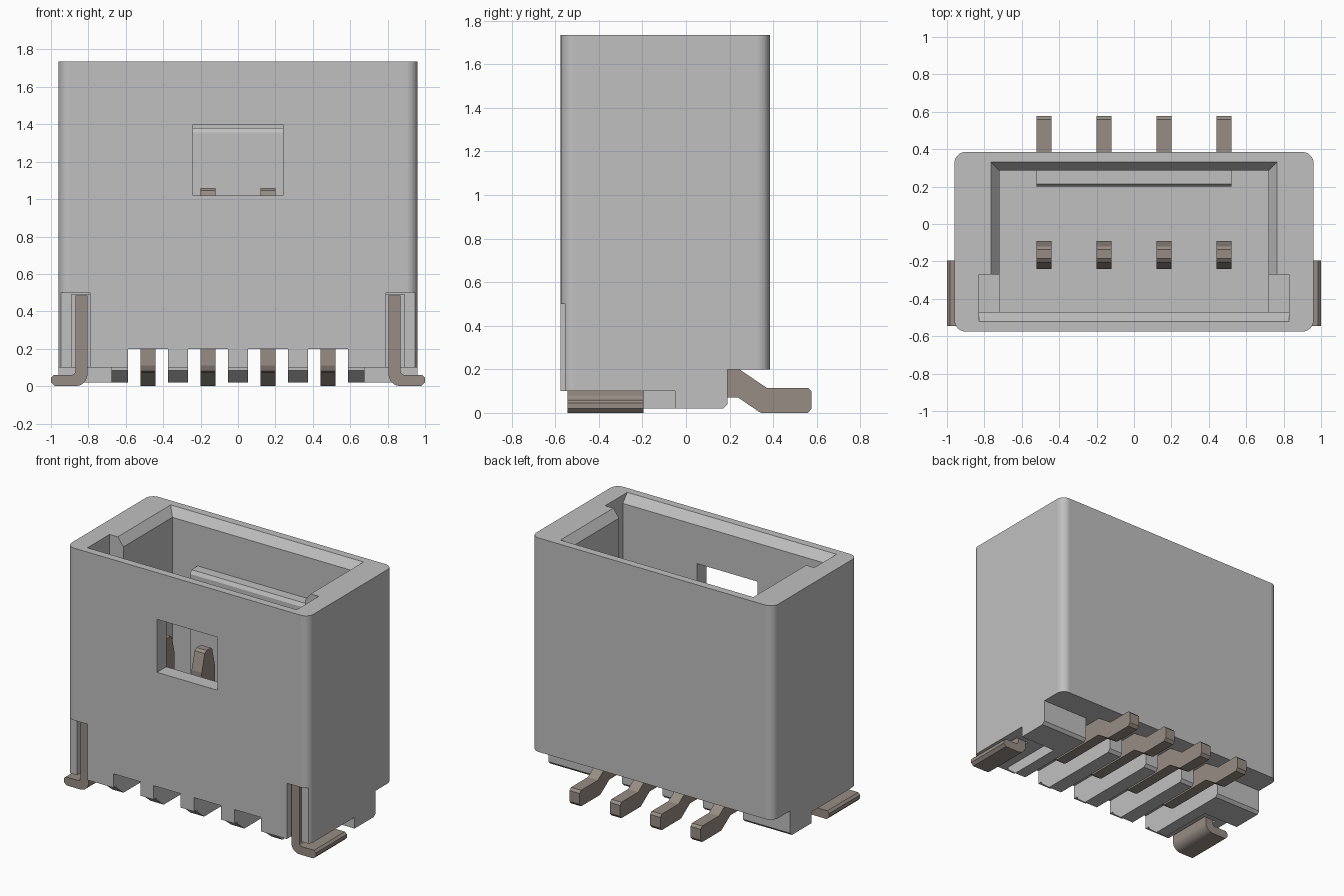
import bpy, bmesh, math
from mathutils import Vector

if "Cube" in bpy.data.objects:
    bpy.data.objects.remove(bpy.data.objects["Cube"])

PINS = (-0.48, -0.16, 0.16, 0.48)
TOP = 1.735


def material(name, rgb):
    m = bpy.data.materials.new(name)
    m.diffuse_color = (*rgb, 1)
    m.use_nodes = True
    m.node_tree.nodes["Principled BSDF"].inputs["Base Color"].default_value = m.diffuse_color
    return m


PLASTIC = material("light grey plastic", (0.53, 0.53, 0.53))
METAL = material("warm grey metal", (0.31, 0.265, 0.23))


def loft(name, lower, upper, mat):
    """Closed solid between two matching outlines of 3D points."""
    bm = bmesh.new()
    a = [bm.verts.new(p) for p in lower]
    b = [bm.verts.new(p) for p in upper]
    n = len(a)
    bm.faces.new(a[::-1])
    bm.faces.new(b)
    for i in range(n):
        j = (i + 1) % n
        bm.faces.new((a[i], a[j], b[j], b[i]))
    bmesh.ops.recalc_face_normals(bm, faces=bm.faces)
    mesh = bpy.data.meshes.new(name)
    bm.to_mesh(mesh)
    bm.free()
    mesh.materials.append(mat)
    ob = bpy.data.objects.new(name, mesh)
    bpy.context.collection.objects.link(ob)
    return ob


def rect(x0, x1, y0, y1, z):
    return [(x0, y0, z), (x1, y0, z), (x1, y1, z), (x0, y1, z)]


def box(name, x0, x1, y0, y1, z0, z1, mat=PLASTIC):
    return loft(name, rect(x0, x1, y0, y1, z0), rect(x0, x1, y0, y1, z1), mat)


def side_profile(name, pts, x0, x1, mat):
    """Extrude a (y, z) outline along x."""
    return loft(name, [(x0, y, z) for y, z in pts], [(x1, y, z) for y, z in pts], mat)


def front_profile(name, pts, y0, y1, mat):
    """Extrude an (x, z) outline along y."""
    return loft(name, [(x, y0, z) for x, z in pts], [(x, y1, z) for x, z in pts], mat)


def arc(cx, cy, r, a0, a1, n):
    return [(cx + r * math.cos(math.radians(a0 + (a1 - a0) * i / n)),
             cy + r * math.sin(math.radians(a0 + (a1 - a0) * i / n))) for i in range(n + 1)]


def cut(target, cutter):
    mod = target.modifiers.new("cut", 'BOOLEAN')
    mod.operation = 'DIFFERENCE'
    mod.solver = 'EXACT'
    mod.object = cutter
    bpy.context.view_layer.objects.active = target
    bpy.ops.object.modifier_apply(modifier=mod.name)
    bpy.data.objects.remove(cutter, do_unlink=True)


# Housing block with rounded vertical corners
R = 0.06
outline = []
for cx, cy, a in ((0.90, -0.515, -90), (0.90, 0.325, 0), (-0.90, 0.325, 90), (-0.90, -0.515, 180)):
    outline += arc(cx, cy, R, a, a + 90, 12)
housing = loft("housing", [(x, y, 0.02) for x, y in outline],
               [(x, y, TOP) for x, y in outline], PLASTIC)

# Main cavity, wider front slot and lead-in chamfers
cut(housing, box("cavity_cut", -0.72, 0.72, -0.47, 0.285, 0.35, 1.8))
cut(housing, box("slot_cut", -0.83, 0.83, -0.47, -0.27, 0.6, 1.8))
cut(housing, loft("lead_in_cut", rect(-0.72, 0.72, -0.40, 0.285, TOP - 0.06),
                  rect(-0.766, 0.766, -0.40, 0.331, TOP + 0.001), PLASTIC))
cut(housing, side_profile("front_lead_in_cut", [(-0.47, TOP - 0.06), (-0.521, TOP + 0.001),
                          (-0.27, TOP + 0.001), (-0.27, TOP - 0.06)], -0.83, 0.83, PLASTIC))

# Latch window in the front wall
cut(housing, box("window_cut", -0.24, 0.24, -0.7, -0.4, 1.02, 1.40))

# Underside: rear step, sloped rib fronts, open front corners, pin channels
cut(housing, side_profile("rear_step_cut", [(0.17, 0.0), (0.17, 0.02), (0.19, 0.04), (0.19, 0.2),
                          (0.5, 0.2), (0.5, 0.0)], -1.1, 1.1, PLASTIC))
cut(housing, side_profile("rib_front_cut", [(-0.7, 0.0), (-0.7, 0.1), (-0.54, 0.1), (-0.54, 0.085),
                          (-0.46, 0.02), (-0.46, 0.0)], -0.7, 0.7, PLASTIC))
for s in (-1, 1):
    x0, x1 = sorted((s * 0.675, s * 1.1))
    cut(housing, box("corner_cut", x0, x1, -0.7, -0.05, 0.0, 0.1))
for x in PINS:
    cut(housing, box("channel_cut", x - 0.107, x + 0.107, -0.7, 0.5, 0.0, 0.2))

# Shallow front recesses and deep pockets for the anchor clips
for s in (-1, 1):
    x0, x1 = sorted((s * 0.79, s * 1.1))
    cut(housing, box("recess_cut", x0, x1, -0.7, -0.553, 0.05, 0.5))
    x0, x1 = sorted((s * 0.79, s * 0.89))
    cut(housing, box("pocket_cut", x0, x1, -0.7, -0.19, 0.05, 0.49))

# Guide ridge on the inner back wall
side_profile("guide_ridge", [(0.29, 0.34), (0.2, 0.34), (0.2, 1.355), (0.215, 1.38), (0.29, 1.38)],
             -0.52, 0.52, PLASTIC)

# Contact pins: upright blade, run through the channel, bent solder tail
pin_outline = [(-0.20, 0.07), (0.24, 0.07), (0.335, 0.005), (0.345, 0.0), (0.56, 0.0), (0.577, 0.02),
               (0.577, 0.098), (0.56, 0.115), (0.37, 0.115), (0.245, 0.2), (-0.09, 0.2),
               (-0.09, 0.92), (-0.12, 1.045), (-0.135, 1.06), (-0.185, 1.06), (-0.205, 1.045),
               (-0.24, 0.92), (-0.24, 0.11), (-0.228, 0.082)]
for i, x in enumerate(PINS):
    side_profile(f"contact_pin_{i + 1}", pin_outline, x - 0.04, x + 0.04, METAL)

# Anchor clips: L-shaped with rounded bend
clip = ([(0.87, 0.485), (0.805, 0.485)] + arc(0.87, 0.065, 0.065, 180, 270, 8)
        + [(0.98, 0.0), (1.0, 0.02), (1.0, 0.045), (0.985, 0.06)]
        + arc(0.89, 0.08, 0.02, 270, 180, 4))
for s, side in ((-1, "left"), (1, "right")):
    front_profile(f"anchor_clip_{side}", [(s * x, z) for x, z in clip], -0.545, -0.195, METAL)
